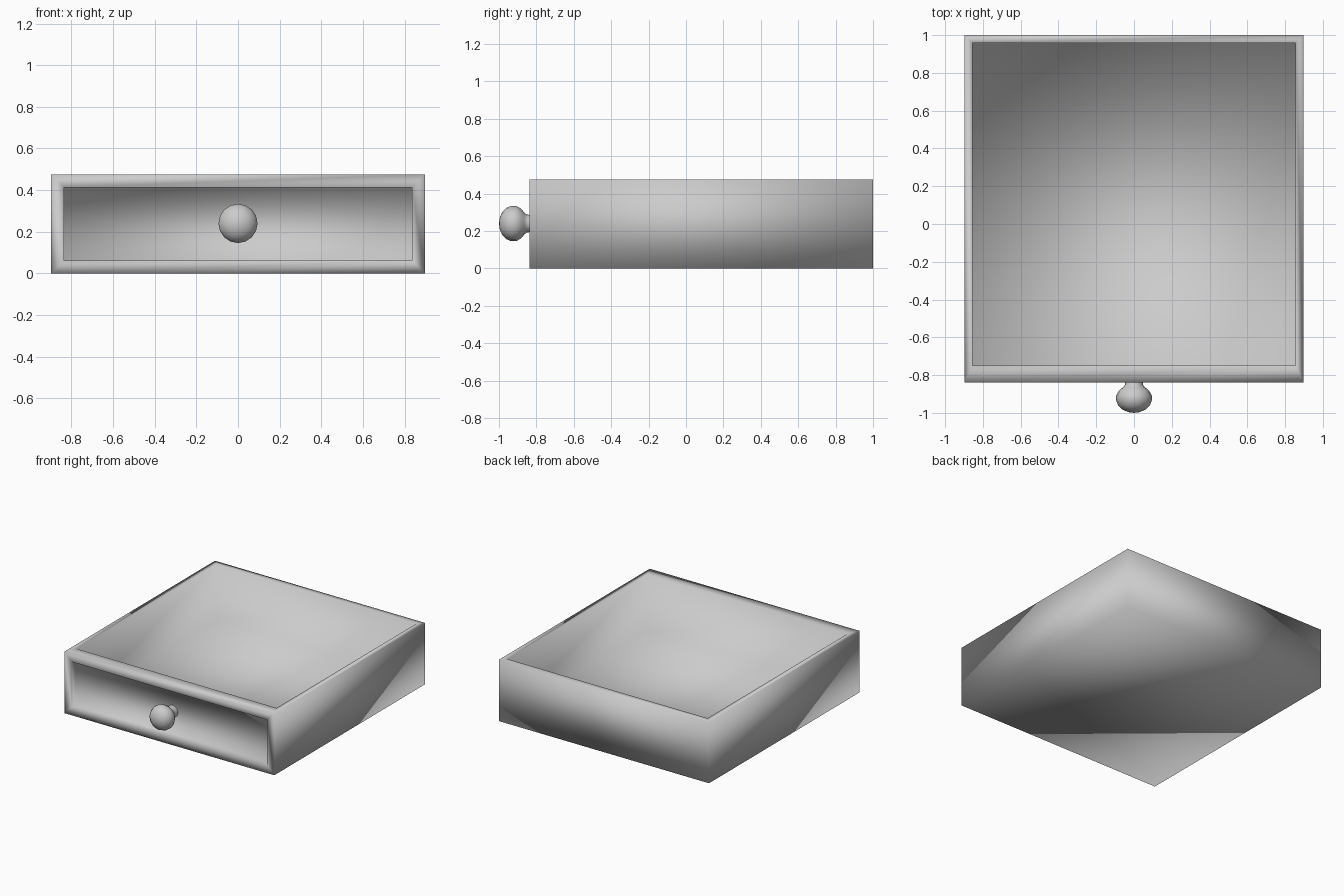
import bpy, bmesh, math
from mathutils import Vector

if "Cube" in bpy.data.objects:
    bpy.data.objects.remove(bpy.data.objects["Cube"])

W, Y0, Y1, H = 0.897, -0.838, 1.0, 0.475   # half width, front, back, height


def finish(bm, name):
    bmesh.ops.recalc_face_normals(bm, faces=bm.faces[:])
    for f in bm.faces:
        f.smooth = True
    me = bpy.data.meshes.new(name)
    bm.to_mesh(me)
    bm.free()
    ob = bpy.data.objects.new(name, me)
    bpy.context.collection.objects.link(ob)
    return ob


def face_towards(bm, direction):
    return max(bm.faces, key=lambda f: f.calc_center_median().dot(direction))


def recess(bm, direction, rim, depth):
    """Inset one side of the box, then sink a straight-walled pocket."""
    face = face_towards(bm, Vector(direction))
    bmesh.ops.inset_region(bm, faces=[face], thickness=rim, use_even_offset=True)
    return face, depth


def sink(bm, face, offset):
    new = bmesh.ops.extrude_face_region(bm, geom=[face])["geom"]
    bmesh.ops.delete(bm, geom=[face], context='FACES_ONLY')
    verts = [v for v in new if isinstance(v, bmesh.types.BMVert)]
    bmesh.ops.translate(bm, verts=verts, vec=offset)


# Drawer body: box with a deep open top and a framed front panel
bm = bmesh.new()
bmesh.ops.create_cube(bm, size=1)
for v in bm.verts:
    v.co = (v.co.x * 2 * W, Y0 if v.co.y < 0 else Y1, H if v.co.z > 0 else 0)
top = max(bm.faces, key=lambda f: f.normal.z)
front = min(bm.faces, key=lambda f: f.normal.y)
bmesh.ops.inset_region(bm, faces=[top], thickness=0.042, use_even_offset=True)
for v in top.verts:                      # thicker front wall
    if v.co.y < 0:
        v.co.y = -0.75
bmesh.ops.inset_region(bm, faces=[front], thickness=0.062, use_even_offset=True)
sink(bm, top, (0, 0, -(H - 0.05)))
sink(bm, front, (0, 0.04, 0))
finish(bm, "drawer_body")

# Turned knob: (distance along y, radius), lathed around the y axis
profile = [(-1.0, 0), (-0.996, 0.03), (-0.983, 0.06), (-0.962, 0.083),
           (-0.935, 0.094), (-0.908, 0.094), (-0.882, 0.08), (-0.864, 0.058),
           (-0.852, 0.048), (-0.835, 0.046), (-0.797, 0.046)]
bm = bmesh.new()
verts = [bm.verts.new((r, y, 0.24)) for y, r in profile]
edges = [bm.edges.new(p) for p in zip(verts, verts[1:])]
for v in verts:
    v.co.z = 0.24
bmesh.ops.spin(bm, geom=verts + edges, cent=(0, 0, 0.24), axis=(0, 1, 0),
               angle=2 * math.pi, steps=16)
bmesh.ops.remove_doubles(bm, verts=bm.verts[:], dist=0.0005)
finish(bm, "knob")
